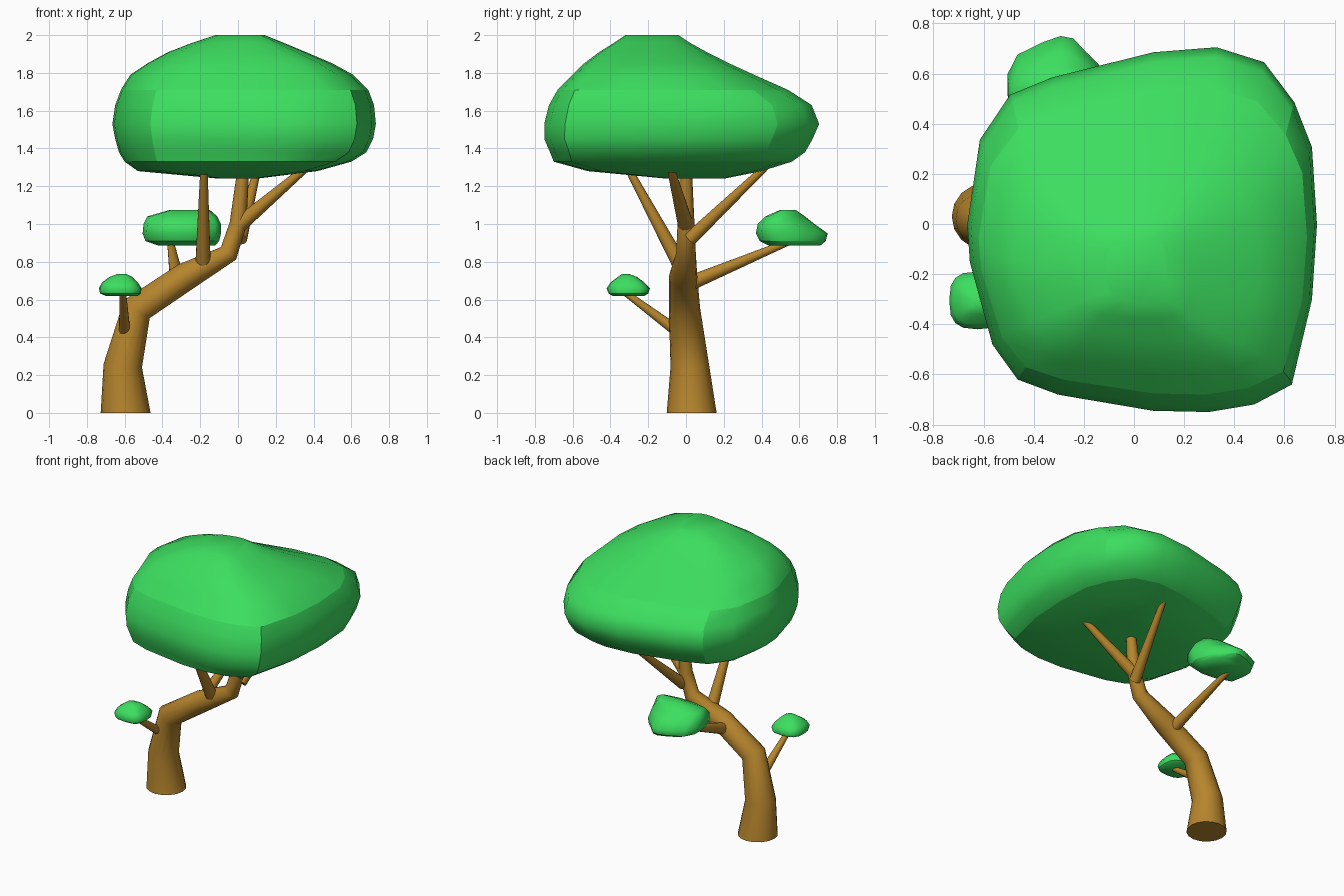
import bpy
import bmesh
from math import cos, sin, pi, copysign
from mathutils import Vector

if "Cube" in bpy.data.objects:
    bpy.data.objects.remove(bpy.data.objects["Cube"], do_unlink=True)


def make_material(name, color):
    mat = bpy.data.materials.new(name)
    mat.use_nodes = True
    mat.diffuse_color = color
    mat.node_tree.nodes["Principled BSDF"].inputs["Base Color"].default_value = color
    return mat


leaf_green = make_material("leaf green", (0.045, 0.73, 0.115, 1))
bark_brown = make_material("bark brown", (0.47, 0.235, 0.026, 1))


def loft(name, rings, material, sharp_rings=(), sharp_columns=()):
    """Skin a stack of equal point rings, cap both ends and crease chosen lines."""
    bm = bmesh.new()
    rows = [[bm.verts.new(p) for p in ring] for ring in rings]
    count = len(rows[0])
    for low, high in zip(rows, rows[1:]):
        for i in range(count):
            j = (i + 1) % count
            bm.faces.new((low[i], low[j], high[j], high[i]))
    bm.faces.new(rows[0][::-1])
    bm.faces.new(rows[-1])
    bmesh.ops.recalc_face_normals(bm, faces=bm.faces)
    for face in bm.faces:
        face.smooth = True
    creases = [(rows[r][i], rows[r][i - 1]) for r in sharp_rings for i in range(count)]
    for c in sharp_columns:
        creases += [(low[c], high[c]) for low, high in zip(rows[2:8], rows[3:8])]
    for a, b in creases:
        bm.edges.get((a, b)).smooth = False
    mesh = bpy.data.meshes.new(name)
    bm.to_mesh(mesh)
    bm.free()
    mesh.materials.append(material)
    obj = bpy.data.objects.new(name, mesh)
    bpy.context.collection.objects.link(obj)
    return obj


def tube(name, path, sides=16):
    """Mitred round limb; each path entry is x, y, z, radius."""
    points = [Vector(p[:3]) for p in path]
    rings = []
    for i, point in enumerate(points):
        tangent = Vector()
        if i > 0:
            tangent += (point - points[i - 1]).normalized()
        if i < len(points) - 1:
            tangent += (points[i + 1] - point).normalized()
        if point.z == 0:
            tangent = Vector((0, 0, 1))
        tangent.normalize()
        u = Vector((0, 1, 0)).cross(tangent).normalized()
        v = tangent.cross(u)
        rings.append([point + path[i][3] * (u * cos(k * 2 * pi / sides) + v * sin(k * 2 * pi / sides))
                      for k in range(sides)])
    loft(name, rings, bark_brown, (0, len(rings) - 1))


def foliage(name, outline, slices, sharp_rings=(), sharp_columns=()):
    """Fit one plan outline into each slice: z, x min, x max, y min, y max."""
    xs, ys = zip(*outline)
    x0, y0, width, depth = min(xs), min(ys), max(xs) - min(xs), max(ys) - min(ys)
    rings = [[(xa + (x - x0) / width * (xb - xa), ya + (y - y0) / depth * (yb - ya), z)
              for x, y in outline] for z, xa, xb, ya, yb in slices]
    loft(name, rings, leaf_green, sharp_rings, sharp_columns)


# Bent trunk
tube("trunk", [(-.595, .03, 0, .132), (-.61, .02, .25, .102), (-.535, -.008, .55, .083),
               (-.28, -.015, .72, .075), (-.05, 0, .845, .052), (0, 0, 1, .045),
               (.035, 0, 1.36, .028)])

# Branches taper from trunk to leaves
branches = {
    "low_front_branch": [(-.6, -.05, .435, .03), (-.61, -.34, .65, .016)],
    "low_back_branch": [(-.32, .03, .69, .04), (-.36, .58, .92, .016)],
    "upper_front_branch": [(-.185, -.04, .8, .04), (-.18, -.32, 1.32, .018)],
    "upper_left_branch": [(0, 0, .99, .042), (.4, -.09, 1.33, .018)],
    "upper_back_branch": [(.01, .02, .92, .038), (.11, .44, 1.32, .018)],
}
for branch_name, branch_path in branches.items():
    tube(branch_name, branch_path)

# Main canopy: rounded square plan, domed towards the front
canopy_plan = [
    (-.66, 0), (-.65, -.15), (-.56, -.48), (-.46, -.62), (-.3, -.68), (.08, -.745),
    (.3, -.75), (.48, -.72), (.63, -.64), (.71, -.3), (.73, 0), (.71, .31),
    (.64, .49), (.52, .65), (.33, .71), (.08, .69), (-.32, .59), (-.49, .52), (-.61, .34)]
canopy_slices = [
    (1.24, -.1, .1, -.1, .2), (1.28, -.53, .42, -.52, .4), (1.33, -.6, .6, -.7, .56),
    (1.38, -.63, .68, -.72, .63), (1.45, -.65, .715, -.75, .67), (1.53, -.665, .73, -.75, .705),
    (1.63, -.65, .72, -.725, .665), (1.71, -.62, .69, -.68, .54), (1.79, -.57, .61, -.6, .36),
    (1.85, -.48, .5, -.54, .23), (1.91, -.37, .36, -.46, .11), (1.96, -.24, .24, -.38, .02),
    (2, -.12, .14, -.32, -.04)]
foliage("canopy", canopy_plan, canopy_slices, (2, 7), (3, 8, 12, 17))

# Back leaf clump, sloping down to its outer tip
back_plan = [
    (-.5, .52), (-.48, .42), (-.36, .38), (-.25, .37), (-.12, .4), (-.09, .5), (-.14, .64),
    (-.19, .69), (-.24, .745), (-.29, .755), (-.36, .73), (-.46, .68), (-.5, .6)]
back_slices = [
    (.885, -.42, -.12, .44, .71), (.91, -.49, -.1, .39, .74), (.95, -.505, -.09, .37, .75),
    (1, -.5, -.09, .38, .68), (1.04, -.48, -.11, .42, .63), (1.075, -.36, -.15, .5, .58)]
foliage("back_leaf_clump", back_plan, back_slices, (1,))

# Front leaf clump with a squarish plan
front_plan = []
for k in range(16):
    c, s = cos(k * pi / 8), sin(k * pi / 8)
    front_plan.append((copysign(abs(c) ** .7, c), copysign(abs(s) ** .7, s)))
front_slices = [
    (.62, -.7, -.53, -.39, -.22), (.632, -.73, -.515, -.41, -.2), (.66, -.737, -.51, -.42, -.19),
    (.69, -.72, -.53, -.4, -.22), (.72, -.68, -.56, -.36, -.26), (.735, -.64, -.59, -.34, -.3)]
foliage("front_leaf_clump", front_plan, front_slices, (1,))
